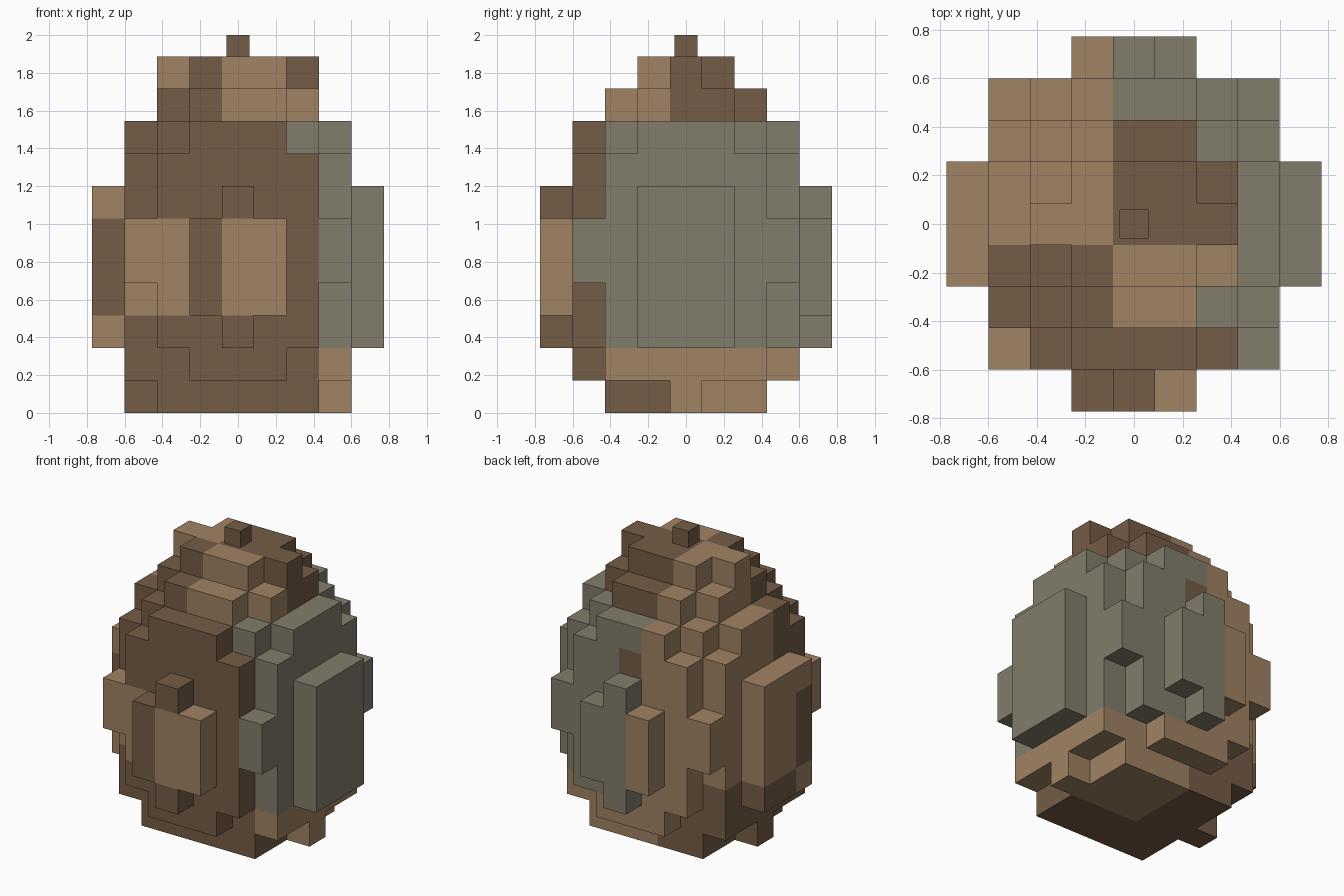
import bpy, bmesh
from mathutils import Vector

if "Cube" in bpy.data.objects:
    bpy.data.objects.remove(bpy.data.objects["Cube"])

V = 1.888 / 11  # edge of one block


def material(name, rgb):
    m = bpy.data.materials.new(name)
    lin = [((c / 255 + 0.055) / 1.055) ** 2.4 for c in rgb]
    m.diffuse_color = (*lin, 1)
    m.use_nodes = True
    m.node_tree.nodes["Principled BSDF"].inputs["Base Color"].default_value = m.diffuse_color
    return m


MATS = [material("dark brown", (117, 92, 70)),
        material("tan", (161, 131, 99)),
        material("stone grey", (130, 125, 107))]
BROWN, TAN, GREY = 0, 1, 2

# Each layer is a union of centred rectangles (half width in x, in y, in blocks)
WAIST = [(3, 2), (2, 3), (4, 1), (0, 4)]
BELLY = [(3, 3), (4, 1), (1, 4)]
LAYERS = [
    [(2, 2), (3, 0)],
    [(3, 2), (1, 3)],
    WAIST,
    [(3, 2), (2, 3), (4, 1), (1, 4)],
    BELLY, BELLY,
    WAIST,
    [(3, 2), (2, 3)],
    [(2, 2), (3, 1), (1, 3)],
    [(2, 1), (1, 2)],
    [(1, 1), (2, 0)],
]


def solid(x, y, k):
    return 0 <= k < len(LAYERS) and any(abs(x) <= a and abs(y) <= b for a, b in LAYERS[k])


def colour(x, y, k):
    """Patches of colour, split by quadrant and height."""
    right, back, middle = x >= 0, y >= 0, 3 <= k <= 5
    if k >= 9:                                   # crown
        return BROWN if right == back else TAN
    if k <= 1:                                   # base
        if right:
            return TAN if back or x == 3 else BROWN
        return TAN if y == 3 else BROWN
    if right and back:
        return BROWN if (x, y, k) == (0, 3, 7) else GREY
    if right:
        if y >= -2 or x >= 3:
            return GREY
        return TAN if y == -4 and middle else BROWN
    if back:
        return BROWN if k == 2 and x <= -3 else TAN
    if x == -4:
        return BROWN if middle else TAN
    return TAN if middle and x <= -2 and y <= -2 else BROWN


def new_object(name, bm):
    me = bpy.data.meshes.new(name)
    bm.to_mesh(me)
    bm.free()
    for m in MATS:
        me.materials.append(m)
    ob = bpy.data.objects.new(name, me)
    bpy.context.collection.objects.link(ob)
    return ob


# Blocky body: one quad for every exposed block side
bm = bmesh.new()
DIRS = [Vector(d) for d in ((1, 0, 0), (-1, 0, 0), (0, 1, 0), (0, -1, 0), (0, 0, 1), (0, 0, -1))]
for k in range(len(LAYERS)):
    for x in range(-4, 5):
        for y in range(-4, 5):
            if not solid(x, y, k):
                continue
            centre = Vector((x, y, k + 0.5))
            for d in DIRS:
                if solid(x + int(d.x), y + int(d.y), k + int(d.z)):
                    continue
                u = Vector((abs(d.y), abs(d.z), abs(d.x)))
                w = d.cross(u)
                quad = [bm.verts.new((centre + (d + u * a + w * b) / 2) * V)
                        for a, b in ((-1, -1), (1, -1), (1, 1), (-1, 1))]
                bm.faces.new(quad).material_index = colour(x, y, k)
bmesh.ops.remove_doubles(bm, verts=bm.verts, dist=0.001)
new_object("blocky_body", bm)

# Small stem on top
bm = bmesh.new()
bmesh.ops.create_cube(bm, size=0.12)
bmesh.ops.translate(bm, verts=bm.verts, vec=(0, 0, 1.94))
new_object("top_stem", bm)
